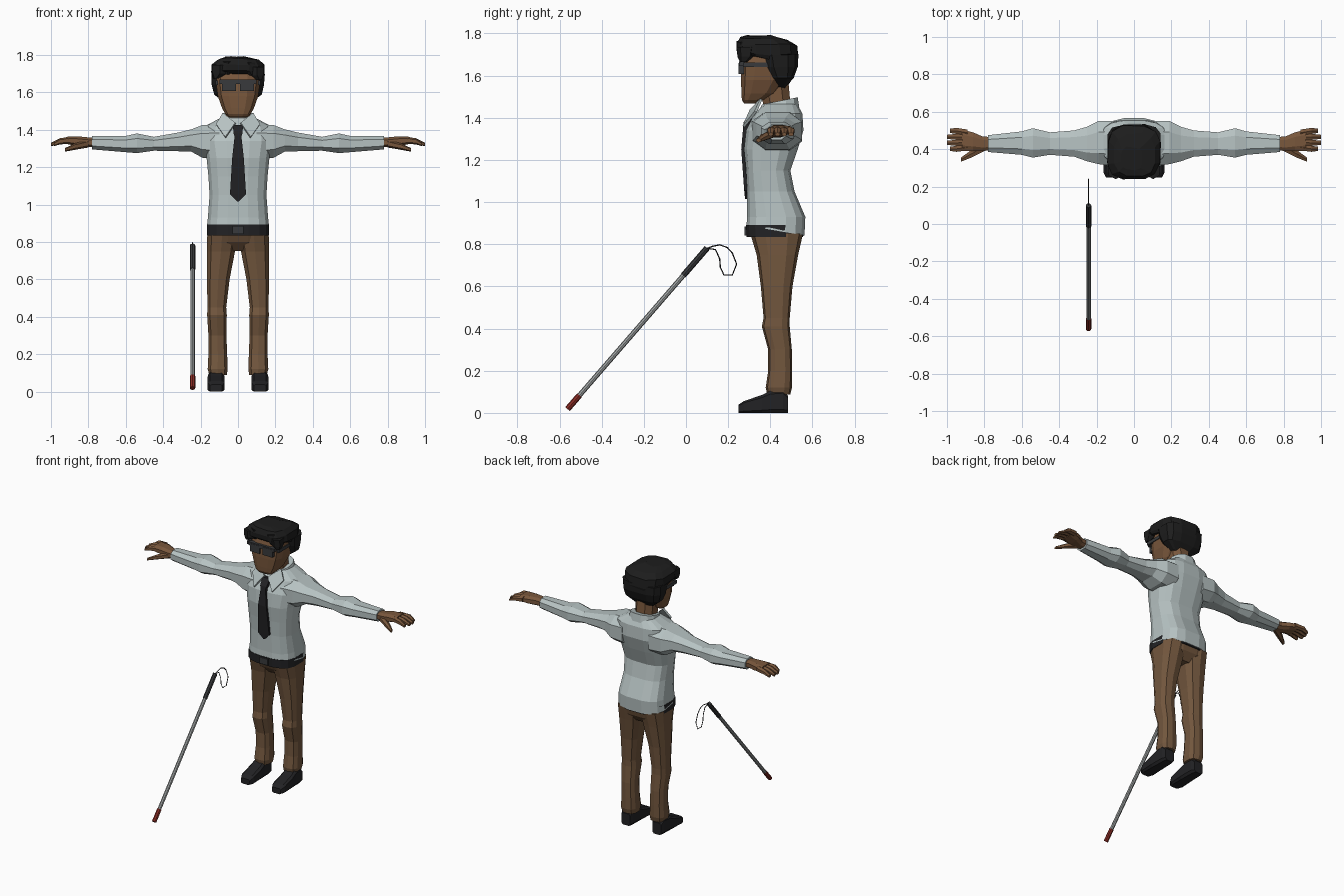
import bpy, bmesh, math, random
from mathutils import Vector

random.seed(4)


def material(name, rgb):
    m = bpy.data.materials.new(name)
    m.diffuse_color = (*rgb, 1)
    return m


SHIRT = material("pale_grey_cloth", (0.47, 0.54, 0.54))
PANTS = material("brown_cloth", (0.17, 0.095, 0.048))
SKIN = material("brown_skin", (0.19, 0.095, 0.045))
HAIR = material("black_hair", (0.012, 0.012, 0.012))
BLACK = material("black_leather", (0.016, 0.016, 0.018))
DARK = material("dark_grey", (0.04, 0.042, 0.045))
GREY = material("cane_grey", (0.36, 0.38, 0.38))
RED = material("tip_red", (0.25, 0.025, 0.018))


def finish(name, bm, mat):
    bmesh.ops.recalc_face_normals(bm, faces=bm.faces)
    me = bpy.data.meshes.new(name)
    bm.to_mesh(me)
    bm.free()
    me.materials.append(mat)
    ob = bpy.data.objects.new(name, me)
    bpy.context.collection.objects.link(ob)
    return ob


def loft(name, mat, axis, rows, n=12, e=3.0, s=1, jitter=0.0):
    """Skin rounded-box rings; row = (pos, u0, u1, v0, v1[, tilt]) along an axis."""
    bm = bmesh.new()
    ang = [2 * math.pi * (i + 0.5) / n for i in range(n)]
    sup = lambda c: math.copysign(abs(c) ** (2 / e), c)
    pts = [(sup(math.cos(a)), sup(math.sin(a))) for a in ang]
    mu, mv = max(p[0] for p in pts), max(p[1] for p in pts)
    rings = []
    for row in rows:
        pos, u0, u1, v0, v1 = row[:5]
        tilt = row[5] if len(row) > 5 else 0
        ring = []
        for pu, pv in pts:
            u = (u0 + u1) / 2 + (u1 - u0) / 2 * pu / mu
            dv = (v1 - v0) / 2 * pv / mv
            v, w = (v0 + v1) / 2 + dv, pos - tilt * dv
            co = Vector({'x': (w, u, v), 'y': (u, w, v), 'z': (u, v, w)}[axis])
            co += Vector([random.uniform(-jitter, jitter) for _ in range(3)])
            co.x *= s
            ring.append(bm.verts.new(co))
        rings.append(ring)
    for a, b in zip(rings, rings[1:]):
        for i in range(n):
            j = (i + 1) % n
            bm.faces.new((a[i], a[j], b[j], b[i]))
    bm.faces.new(rings[0])
    bm.faces.new(rings[-1])
    return finish(name, bm, mat)


def box(name, mat, x0, x1, y0, y1, z0, z1):
    return loft(name, mat, 'z', [(z0, x0, x1, y0, y1), (z1, x0, x1, y0, y1)], n=4)


def rod(name, mat, a, b, r, n=8):
    a, b = Vector(a), Vector(b)
    bm = bmesh.new()
    bmesh.ops.create_cone(bm, cap_ends=True, segments=n, radius1=r, radius2=r,
                          depth=(b - a).length)
    bmesh.ops.rotate(bm, verts=bm.verts,
                     matrix=Vector((0, 0, 1)).rotation_difference(b - a).to_matrix())
    bmesh.ops.translate(bm, verts=bm.verts, vec=(a + b) / 2)
    return finish(name, bm, mat)


# Shirt body and collar band
loft("shirt_body", SHIRT, 'z', [
    (.865, -.167, .167, .287, .562, .17), (.93, -.161, .161, .29, .566),
    (1.05, -.152, .152, .29, .515), (1.15, -.158, .158, .285, .495),
    (1.25, -.168, .168, .275, .53), (1.34, -.185, .185, .285, .557),
    (1.42, -.175, .175, .325, .552), (1.465, -.09, .09, .37, .527)], n=16)
loft("collar_band", SHIRT, 'z', [
    (1.43, -.10, .10, .345, .54), (1.48, -.085, .085, .36, .53, -.2)], n=12, e=2.4)

# Belt, buckle and trouser seat
loft("belt", BLACK, 'z', [(.835, -.167, .167, .287, .556),
                          (.892, -.166, .166, .285, .558)], n=16)
box("belt_buckle", DARK, -.03, .03, .277, .30, .842, .885)
loft("trouser_seat", PANTS, 'z', [
    (.752, -.09, .09, .37, .50), (.80, -.157, .157, .325, .54),
    (.86, -.163, .163, .298, .555)], n=16)

# Tie with knot
loft("tie", BLACK, 'z', [
    (1.015, -.004, .004, .28, .30), (1.055, -.043, .043, .276, .30),
    (1.25, -.031, .031, .262, .29), (1.365, -.018, .018, .272, .31),
    (1.38, -.024, .024, .274, .32), (1.425, -.027, .027, .305, .35)], n=4)

# Limbs, collar flaps and shoes, repeated on both sides
for s, side in ((1, "left"), (-1, "right")):
    loft(side + "_sleeve", SHIRT, 'x', [
        (.10, .31, .55, 1.24, 1.43), (.19, .32, .55, 1.25, 1.425),
        (.25, .335, .52, 1.283, 1.402), (.32, .36, .50, 1.285, 1.385),
        (.45, .37, .49, 1.288, 1.362), (.54, .355, .512, 1.275, 1.38),
        (.60, .37, .495, 1.28, 1.367), (.78, .385, .475, 1.295, 1.367)],
        n=8, e=2.5, s=s)
    loft(side + "_palm", SKIN, 'x', [
        (.76, .395, .465, 1.307, 1.355), (.81, .39, .468, 1.307, 1.36),
        (.86, .39, .49, 1.312, 1.365), (.92, .392, .505, 1.325, 1.362)],
        n=8, e=2.6, s=s)
    for i, tip in enumerate((.985, 1.0, 1.0, .985)):
        y0, y1 = .41 + .026 * i, .402 + .032 * i
        loft(f"{side}_finger_{i + 1}", SKIN, 'x', [
            (.89, y0 - .017, y0 + .017, 1.324, 1.362),
            (.95, y1 - .016, y1 + .016, 1.322, 1.355),
            (tip, y1 - .011, y1 + .011, 1.312, 1.33)], n=6, e=2.2, s=s)
    loft(side + "_thumb", SKIN, 'x', [
        (.80, .39, .435, 1.305, 1.345), (.87, .355, .395, 1.293, 1.328),
        (.925, .333, .355, 1.283, 1.302)], n=6, e=2.2, s=s)

    # Trouser leg
    loft(side + "_trouser_leg", PANTS, 'z', [
        (.088, .06, .153, .385, .495), (.12, .055, .162, .378, .503),
        (.20, .058, .158, .39, .503), (.30, .062, .158, .39, .502),
        (.41, .060, .165, .36, .492), (.45, .063, .163, .368, .492),
        (.60, .045, .166, .355, .505), (.75, .016, .166, .335, .532),
        (.85, .004, .164, .305, .555)], n=10, e=2.8, s=s)

    # Shoe
    loft(side + "_shoe", BLACK, 'y', [
        (.248, .085, .15, 0, .038), (.275, .072, .163, 0, .056),
        (.36, .072, .163, 0, .085), (.40, .074, .160, 0, .105),
        (.46, .076, .158, 0, .11), (.485, .084, .15, 0, .08)], n=8, e=5, s=s)

    # Collar flap
    bm = bmesh.new()
    bm.faces.new([bm.verts.new((x * s, y, z)) for x, y, z in (
        (.078, .362, 1.485), (.115, .335, 1.425), (.066, .278, 1.355), (.012, .312, 1.432))])
    flap = finish(side + "_collar_flap", bm, SHIRT)
    flap.modifiers.new("thickness", 'SOLIDIFY').thickness = .012

    # Glasses lens and temple
    xs = sorted((.012 * s, .085 * s))
    box(side + "_lens", DARK, *xs, .25, .275, 1.607, 1.66)
    xs = sorted((.108 * s, .121 * s))
    box(side + "_temple", DARK, *xs, .27, .42, 1.64, 1.662)

# Neck and head
loft("neck", SKIN, 'z', [(1.40, -.07, .07, .38, .51), (1.47, -.063, .063, .365, .495),
                         (1.58, -.066, .066, .345, .485)], n=8, e=2.4)
loft("head", SKIN, 'z', [
    (1.468, -.05, .05, .275, .335), (1.485, -.068, .068, .265, .37),
    (1.515, -.085, .085, .263, .425), (1.58, -.108, .108, .261, .475),
    (1.65, -.118, .118, .263, .50), (1.74, -.105, .105, .29, .49)], n=12, e=3.2)
box("glasses_bar", DARK, -.098, .098, .252, .28, 1.645, 1.668)

# Hair: top mass, back mass and fringe locks
loft("hair_top", HAIR, 'z', [
    (1.675, -.125, .13, .258, .52, .22), (1.70, -.145, .141, .24, .53, .12),
    (1.745, -.14, .138, .242, .525), (1.775, -.105, .11, .258, .48, .05),
    (1.79, -.07, .04, .29, .41)], n=12, jitter=.005)
loft("hair_back", HAIR, 'z', [
    (1.545, -.07, .07, .43, .475), (1.59, -.128, .128, .40, .51),
    (1.64, -.142, .14, .37, .53), (1.70, -.14, .14, .36, .53)], n=12, jitter=.004)
for i, (x0, x1, z, tx) in enumerate(((-.135, -.06, 1.675, -.115), (-.08, -.02, 1.695, -.06),
                                     (.03, .09, 1.69, .075), (.07, .135, 1.665, .115))):
    loft(f"fringe_lock_{i + 1}", HAIR, 'z', [
        (z, tx - .012, tx + .012, .255, .29), (z + .025, x0, x1, .244, .32),
        (z + .07, x0, x1, .24, .33)], n=6, e=2.5)

# Cane: red tip, shaft, grip and cord loop
X = -.243
foot, top = Vector((X, -.562, .018)), Vector((X, .10, .782))
at = lambda t: foot.lerp(top, t)
rod("cane_tip", RED, at(0), at(.085), .0145)
rod("cane_shaft", GREY, at(.08), at(.84), .012)
rod("cane_grip", DARK, at(.83), at(1), .0145)
path = [(.10, .78), (.125, .79), (.16, .797), (.195, .785), (.22, .758), (.24, .706), (.22, .654),
        (.18, .654), (.163, .69), (.16, .73), (.14, .775), (.10, .78)]
cu = bpy.data.curves.new("cane_cord", 'CURVE')
cu.dimensions = '3D'
cu.bevel_depth, cu.bevel_resolution = .003, 0
sp = cu.splines.new('POLY')
sp.points.add(len(path) - 1)
for p, (y, z) in zip(sp.points, path):
    p.co = (X, y, z, 1)
cu.materials.append(BLACK)
bpy.context.collection.objects.link(bpy.data.objects.new("cane_cord", cu))
